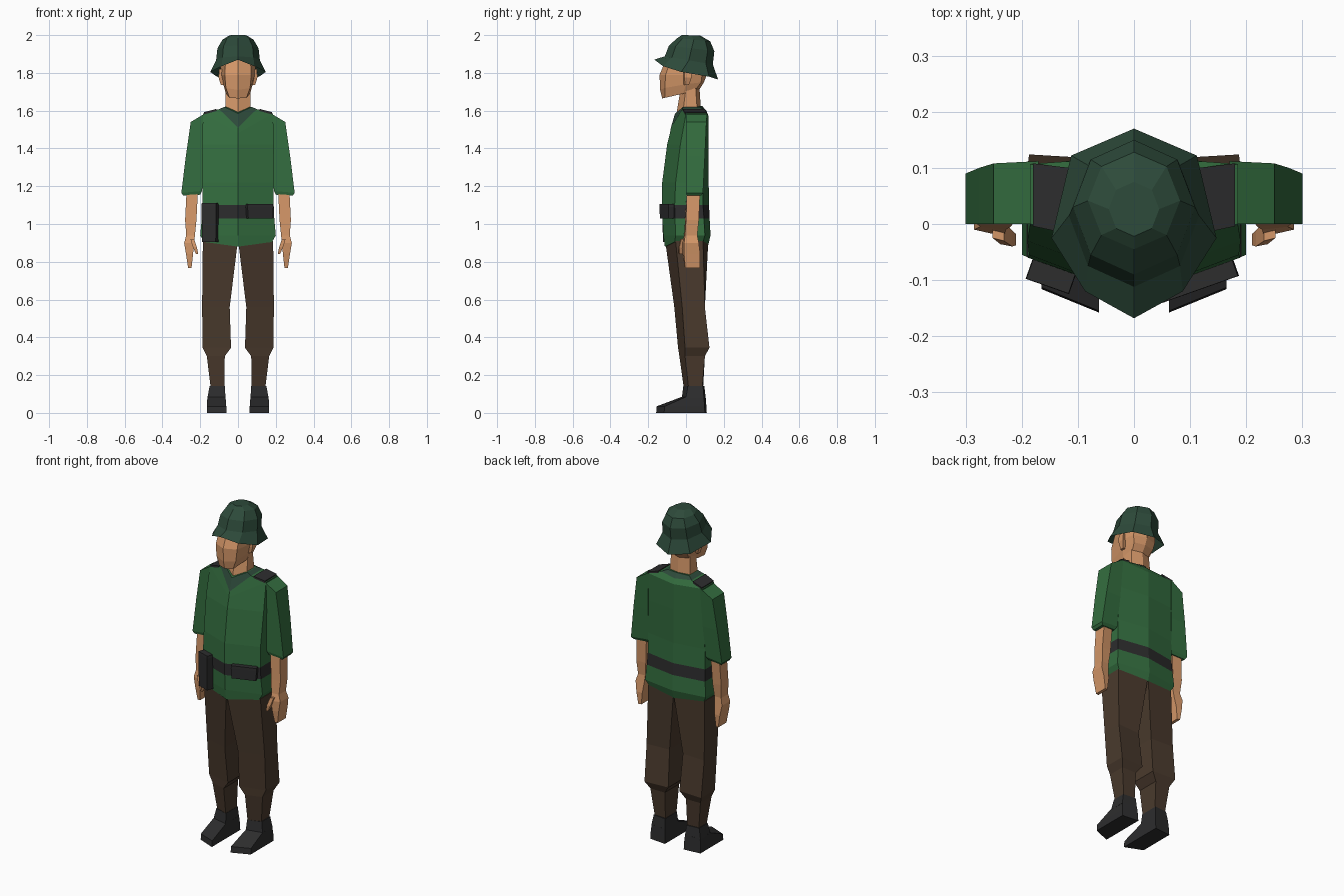
import bpy, bmesh, math


def material(name, r, g, b):
    m = bpy.data.materials.new(name)
    m.diffuse_color = (r, g, b, 1)
    return m


SHIRT = material("shirt green", .034, .155, .05)
SKIN = material("skin", .66, .31, .14)
TROUSER = material("dark brown", .068, .042, .026)
BLACK = material("charcoal", .026, .026, .027)
HAT = material("hat green", .026, .068, .042)


def loft(name, rings, mats, rule=None, caps=True):
    """Skin a list of equal-length rings; rule(level) gives the material slot."""
    bm = bmesh.new()
    vs = [[bm.verts.new(p) for p in r] for r in rings]
    n = len(rings[0])
    for k in range(len(vs) - 1):
        for i in range(n):
            j = (i + 1) % n
            f = bm.faces.new((vs[k][i], vs[k][j], vs[k + 1][j], vs[k + 1][i]))
            f.material_index = rule(k) if rule else 0
    if caps:
        bm.faces.new(vs[0][::-1])
    bm.faces.new(vs[-1])
    bmesh.ops.recalc_face_normals(bm, faces=bm.faces)
    me = bpy.data.meshes.new(name)
    bm.to_mesh(me)
    bm.free()
    for m in mats:
        me.materials.append(m)
    ob = bpy.data.objects.new(name, me)
    bpy.context.collection.objects.link(ob)
    return ob


def sym(half):
    """Full ring from its x >= 0 half; first and last points lie on x = 0."""
    return half + [(-x, y, z) for x, y, z in half[-2:0:-1]]


def pair(name, rings, mat):
    """Left and right copies of a lofted part."""
    for side, s in (("left", 1), ("right", -1)):
        loft(side + "_" + name, [[(s * x, y, z) for x, y, z in r] for r in rings], [mat])


def quad(x0, x1, fi, fo, bi, bo, z, zo=None):
    """Four-sided section: inner/outer x, front y inner/outer, back y inner/outer."""
    zo = z if zo is None else zo
    return [(x0, fi, z), (x1, fo, zo), (x1, bo, zo), (x0, bi, z)]


def body(w, yf, sf, sb, yb, z, zf=None, zb=None):
    """Six-sided torso section with its own front and back centre heights."""
    return sym([(0, yf, z if zf is None else zf), (w, sf, z), (w, sb, z),
                (0, yb, z if zb is None else zb)])


# Shirt with belt band and collar band
loft("shirt", [
    body(.18, -.112, -.06, .09, .118, .905, .88, .89),
    body(.2, -.12, -.055, .10, .13, .94),
    body(.192, -.125, -.058, .095, .125, 1.03),
    body(.189, -.128, -.06, .09, .122, 1.10),
    body(.187, -.126, -.055, .09, .12, 1.22),
    body(.19, -.1, -.03, .10, .12, 1.42),
    body(.185, -.085, 0, .107, .12, 1.585, 1.48, 1.57),
    body(.1, -.08, -.02, .09, .108, 1.608, 1.51, 1.60),
    body(.072, -.058, -.015, .07, .085, 1.62, 1.585, 1.625),
], [SHIRT, BLACK, HAT], lambda k: {2: 1, 7: 2}.get(k, 0))

# Sleeves with a turned cuff
pair("sleeve", [
    quad(.17, .25, 0, 0, .112, .108, 1.588, 1.54),
    quad(.18, .276, 0, 0, .10, .10, 1.36),
    quad(.19, .3, 0, 0, .085, .09, 1.175, 1.165),
    quad(.2, .29, .005, .005, .075, .08, 1.155, 1.15),
], SHIRT)

# Shoulder straps lying on the slope
pair("shoulder_strap", [
    quad(.115, .18, -.018, -.004, .1, .108, 1.598, 1.58),
    quad(.115, .18, -.018, -.004, .1, .108, 1.609, 1.592)], BLACK)

# Forearms, hands and thumbs
pair("forearm_and_hand", [
    quad(.212, .272, .005, .005, .07, .075, 1.18),
    quad(.22, .28, -.005, 0, .065, .068, 1.02),
    quad(.228, .274, -.01, -.005, .058, .06, .94),
    quad(.232, .285, -.022, -.01, .062, .068, .90),
    quad(.238, .275, -.018, -.01, .072, .075, .84),
    quad(.246, .264, -.006, -.004, .07, .073, .768)], SKIN)
pair("thumb", [
    quad(.232, .252, -.03, -.025, .005, .005, .92),
    quad(.217, .238, -.04, -.036, -.012, -.012, .875),
    quad(.21, .222, -.038, -.034, -.018, -.018, .84)], SKIN)

# Trouser legs: thigh, bloused knee cuff and shin
pair("trouser_leg", [
    quad(.072, .143, -.01, .015, .09, .085, .12),
    quad(.07, .165, -.035, -.005, .10, .10, .30),
    quad(.037, .187, -.042, -.005, .115, .124, .345),
    quad(.044, .19, -.062, -.02, .092, .10, .56),
    quad(.001, .186, -.11, -.055, .118, .09, .91)], TROUSER)

# Boots: sole outline lofted up over the toe, then the ankle
pair("boot_foot", [
    quad(.062, .165, -.158, -.116, .11, .1, 0),
    quad(.062, .165, -.155, -.113, .108, .098, .035),
    [(.066, -.022, .085), (.162, 0, .085), (.16, .095, .085), (.066, .104, .085)]], BLACK)
pair("boot_ankle", [
    quad(.066, .162, -.022, 0, .104, .095, .08),
    quad(.07, .15, -.014, .01, .097, .09, .143)], BLACK)


# Belt pouches, turned to lie along the slanted belly
def pouch(name, x, y, z0, z1, w, d, ang):
    c, s = math.cos(ang), math.sin(ang)

    def ring(z, k):
        return [(x + c * u * k - s * v * k, y + s * u * k + c * v * k, z)
                for u, v in ((-w / 2, -d / 2), (w / 2, -d / 2), (w / 2, d / 2), (-w / 2, d / 2))]
    loft(name, [ring(z0, .93), ring(z1 - .015, 1), ring(z1, .97)], [BLACK])


pouch("belt_pouch", .113, -.1, 1.03, 1.105, .145, .035, .34)
pouch("holster", -.147, -.09, .905, 1.11, .082, .045, -.34)

# Neck and head
loft("neck", [
    sym([(0, -.056, 1.55), (.068, -.018, 1.58), (.068, .06, 1.59), (0, .08, 1.59)]),
    sym([(0, -.028, 1.72), (.066, .0, 1.72), (.06, .05, 1.74), (0, .07, 1.74)])], [SKIN])
loft("head", [
    sym([(0, -.126, 1.665), (.045, -.112, 1.668), (.064, -.015, 1.69), (.055, .05, 1.71), (0, .07, 1.71)]),
    sym([(0, -.137, 1.71), (.064, -.112, 1.72), (.078, 0, 1.74), (.066, .08, 1.75), (0, .095, 1.75)]),
    sym([(0, -.14, 1.79), (.07, -.108, 1.79), (.09, 0, 1.79), (.075, .085, 1.79), (0, .11, 1.79)]),
    sym([(0, -.1, 1.885), (.065, -.075, 1.885), (.095, .01, 1.88), (.07, .095, 1.86), (0, .12, 1.85)])], [SKIN])
pair("ear", [
    quad(.075, .09, -.012, -.005, .015, .015, 1.735),
    quad(.08, .103, -.015, -.008, .025, .03, 1.775),
    quad(.08, .1, -.015, -.008, .025, .03, 1.82)], SKIN)


# Eight-sided brimmed hat, open underneath and tilted back
def crown(w, yf, yb, zf, zb):
    cy, r = (yf + yb) / 2, (yb - yf) / 2
    half = []
    for i in range(5):
        a = i * math.pi / 4
        t = (1 - math.cos(a)) / 2
        half.append((w * math.sin(a), cy - r * math.cos(a), zf + (zb - zf) * t))
    return sym(half)


loft("hat", [
    sym([(0, -.168, 1.87), (.087, -.12, 1.835), (.147, -.025, 1.805), (.112, .122, 1.78), (0, .17, 1.765)]),
    crown(.116, -.112, .142, 1.888, 1.845),
    crown(.109, -.09, .15, 1.945, 1.915),
    crown(.082, -.045, .128, 1.985, 1.967),
    crown(.045, -.022, .075, 2.0, 1.998)], [HAT], caps=False)
